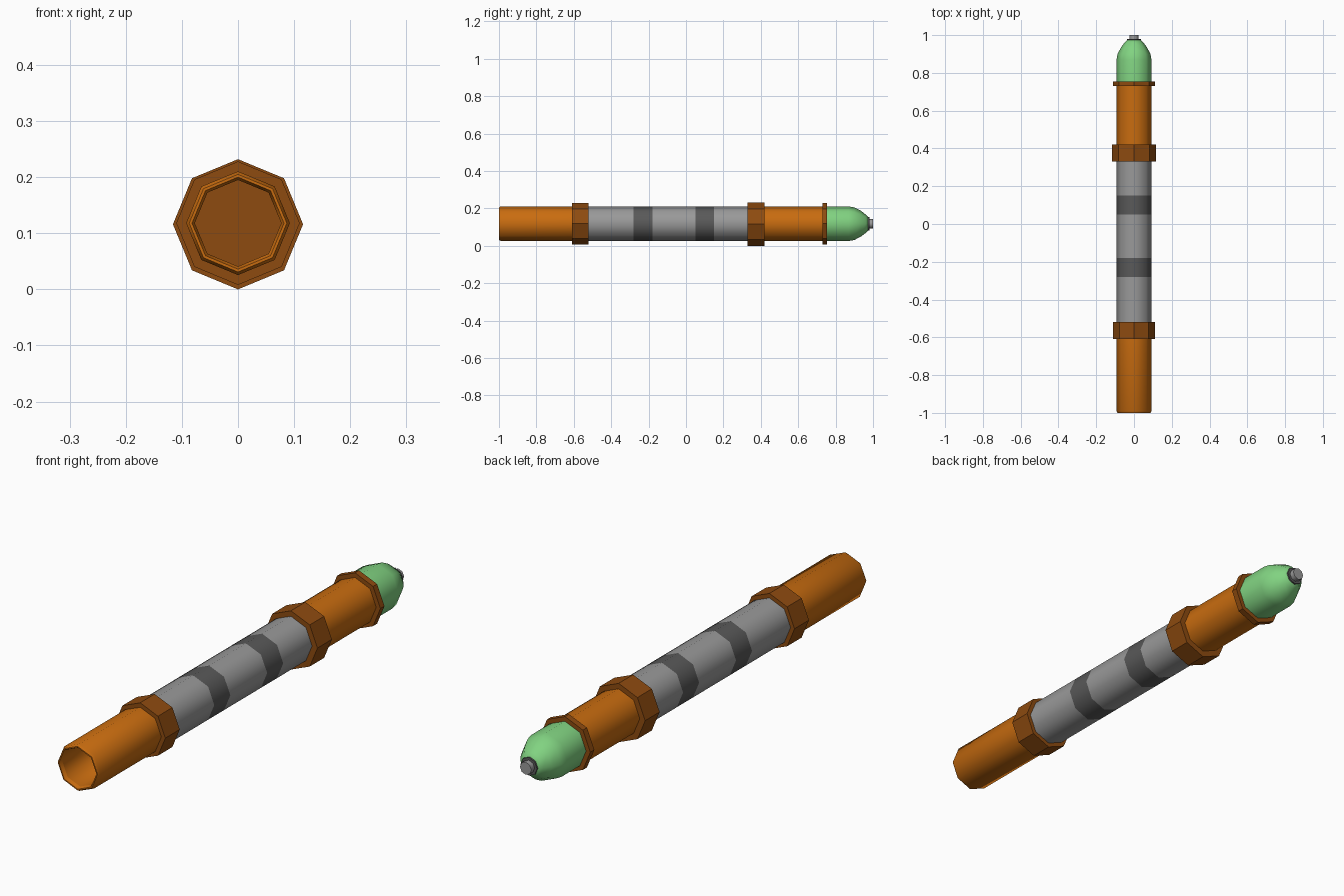
import bpy, bmesh, math

if "Cube" in bpy.data.objects:
    bpy.data.objects.remove(bpy.data.objects["Cube"], do_unlink=True)

SIDES = 8
AXIS_Z = 0.118


def material(name, rgb):
    m = bpy.data.materials.new(name)
    m.use_nodes = True
    colour = (*rgb, 1)
    m.diffuse_color = colour
    m.node_tree.nodes["Principled BSDF"].inputs["Base Color"].default_value = colour
    return m


orange = material("orange", (0.58, 0.15, 0.005))
brown = material("brown", (0.27, 0.07, 0.005))
grey = material("light grey", (0.32, 0.32, 0.32))
dark = material("dark grey", (0.10, 0.10, 0.10))
green = material("green", (0.22, 0.65, 0.22))


def lathe(name, profile, mat, angle=50, z=AXIS_Z, close=False):
    """Spin (y, radius) points round the long axis; zero radius makes a pole."""
    bm = bmesh.new()
    rings = []
    for y, r in profile:
        if r == 0:
            rings.append([bm.verts.new((0, y, z))] * SIDES)
            continue
        turns = [math.tau * i / SIDES for i in range(SIDES)]
        rings.append([bm.verts.new((r * math.cos(a), y, z + r * math.sin(a))) for a in turns])
    pairs = list(zip(rings, rings[1:]))
    if close:
        pairs.append((rings[-1], rings[0]))
    for a, b in pairs:
        for i in range(SIDES):
            j = (i + 1) % SIDES
            bm.faces.new(dict.fromkeys((a[i], a[j], b[j], b[i])))
    bmesh.ops.recalc_face_normals(bm, faces=bm.faces)
    mesh = bpy.data.meshes.new(name)
    bm.to_mesh(mesh)
    bm.free()
    mesh.materials.append(mat)
    ob = bpy.data.objects.new(name, mesh)
    bpy.context.collection.objects.link(ob)
    bpy.ops.object.select_all(action="DESELECT")
    ob.select_set(True)
    bpy.context.view_layer.objects.active = ob
    bpy.ops.object.shade_smooth_by_angle(angle=math.radians(angle))
    return ob


def ring(name, y0, y1, r, mat, angle=50, z=AXIS_Z):
    return lathe(name, [(y0, 0), (y0, r), (y1, r), (y1, 0)], mat, angle, z)


R = 0.0925

# Hollow front tube: outer wall, chamfered lip and lining
lathe("front_tube", [(-0.55, 0), (-0.55, R), (-0.99, R), (-1, 0.087), (-1, 0.082),
                     (-0.985, 0.077)], orange)
lathe("front_tube_lining", [(-0.985, 0.077), (-0.6, 0.077), (-0.6, 0)], orange, 180)
lining = bpy.context.object.data
lining.flip_normals()

# Grey barrel with two dark bands
bounds = [-0.55, -0.28, -0.18, 0.05, 0.15, 0.37]
barrel = lathe("barrel", [(y, R) for y in bounds], grey)
barrel.data.materials.append(dark)
for face in barrel.data.polygons:
    section = sum(face.center.y > y for y in bounds)
    face.material_index = 1 - section % 2

# Rear tube and the collars
ring("rear_tube", 0.37, 0.75, R, orange)
ring("front_collar", -0.61, -0.52, 0.11, brown, 20)
ring("rear_collar", 0.33, 0.42, 0.116, brown, 20, z=0.116)
ring("nose_flange", 0.73, 0.755, 0.111, brown, 20)

# Rounded nose and its pin
lathe("nose", [(0.75, R), (0.87, R), (0.90, 0.087), (0.935, 0.069), (0.96, 0.05),
               (0.975, 0.035), (0.975, 0)], green)
ring("pin_washer", 0.965, 0.98, 0.036, dark)
ring("pin", 0.97, 1.0, 0.025, grey)
